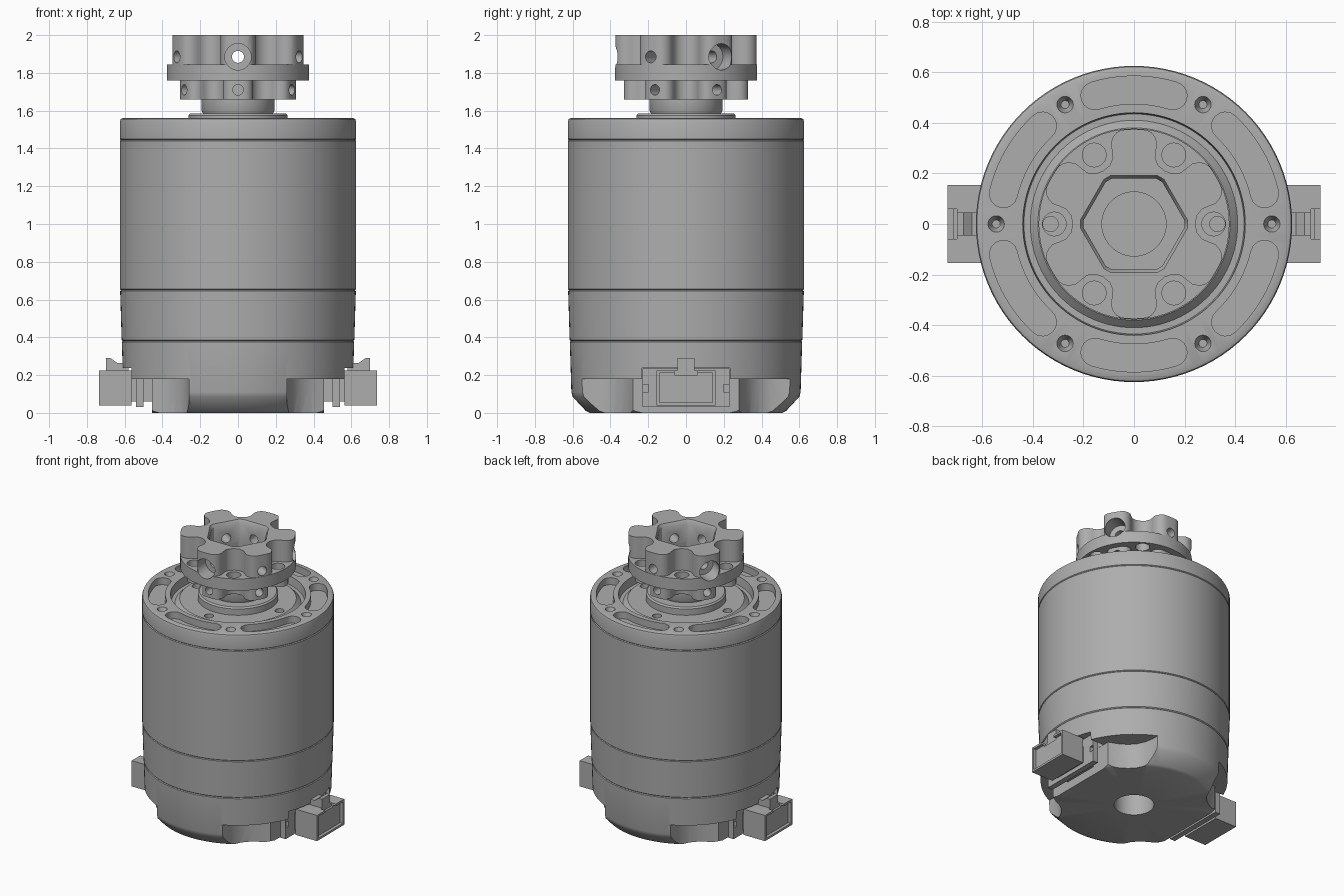
import bpy, bmesh
from math import sin, cos, pi, radians, atan2, hypot
from mathutils import Matrix, Vector

cube = bpy.data.objects.get("Cube")
if cube:
    bpy.data.objects.remove(cube, do_unlink=True)

grey = bpy.data.materials.new("machined_grey")
grey.use_nodes = True
GREY = (0.42, 0.42, 0.42, 1)
grey.diffuse_color = GREY
grey.node_tree.nodes["Principled BSDF"].inputs["Base Color"].default_value = GREY


# ---- helpers ----
def make(name, bm):
    bmesh.ops.remove_doubles(bm, verts=bm.verts, dist=1e-5)
    bmesh.ops.recalc_face_normals(bm, faces=bm.faces)
    mesh = bpy.data.meshes.new(name)
    bm.to_mesh(mesh)
    bm.free()
    mesh.materials.append(grey)
    obj = bpy.data.objects.new(name, mesh)
    bpy.context.collection.objects.link(obj)
    return obj


def activate(obj):
    bpy.ops.object.select_all(action='DESELECT')
    obj.select_set(True)
    bpy.context.view_layer.objects.active = obj


def smooth(obj):
    activate(obj)
    bpy.ops.object.shade_smooth_by_angle(angle=radians(30))
    return obj


def cut(obj, bm):
    cutter = make("cutter", bm)
    cutter.hide_render = True
    mod = obj.modifiers.new("cut", 'BOOLEAN')
    mod.operation, mod.solver, mod.object = 'DIFFERENCE', 'EXACT', cutter
    activate(obj)
    bpy.ops.object.modifier_apply(modifier=mod.name)
    bpy.data.objects.remove(cutter, do_unlink=True)


def lathe(name, profile, steps=96):
    bm = bmesh.new()
    vs = [bm.verts.new((r, 0, z)) for r, z in profile]
    es = [bm.edges.new(p) for p in zip(vs, vs[1:])]
    bmesh.ops.spin(bm, geom=vs + es, cent=(0, 0, 0), axis=(0, 0, 1),
                   angle=2 * pi, steps=steps, use_duplicate=False)
    return make(name, bm)


def prism(bm, pts, z0, z1, grow=1.0):
    low = [bm.verts.new((x, y, z0)) for x, y in pts]
    top = [bm.verts.new((x * grow, y * grow, z1)) for x, y in pts]
    bm.faces.new(low[::-1])
    bm.faces.new(top)
    for i in range(len(pts)):
        j = (i + 1) % len(pts)
        bm.faces.new((low[i], low[j], top[j], top[i]))
    return bm


def box(bm, xs, ys, zs):
    return prism(bm, [(xs[0], ys[0]), (xs[1], ys[0]), (xs[1], ys[1]), (xs[0], ys[1])], *zs)


def polar(r, deg):
    return r * cos(radians(deg)), r * sin(radians(deg))


def circle(r, n=32, cx=0, cy=0):
    return [(cx + r * cos(2 * pi * i / n), cy + r * sin(2 * pi * i / n)) for i in range(n)]


def radial_hole(bm, deg, r0, r1, z, rad):
    mid = Vector((*polar((r0 + r1) / 2, deg), z))
    rot = Matrix.Rotation(radians(deg), 4, 'Z') @ Matrix.Rotation(pi / 2, 4, 'Y')
    bmesh.ops.create_cone(bm, cap_ends=True, segments=24, radius1=rad, radius2=rad,
                          depth=r1 - r0, matrix=Matrix.Translation(mid) @ rot)


def lobes(scale):
    # six rounded lobes divided by flared scallops
    half = [(.243, 0), (.249, .034), (.268, .058), (.295, .07), (.322, .08),
            (.338, .098), (.348, .12), (.347, .142)]
    half = [(hypot(u, v), atan2(v, u) * 180 / pi) for u, v in half] + [(.375, 26)]
    sector = [(r, -a) for r, a in half[:0:-1]] + half
    return [polar(r * scale, a + 60 * k) for k in range(6) for r, a in sector]


LOBE = [30 + 60 * k for k in range(6)]
BOLT = [60 * k for k in range(6)]

# ---- base housing with notched foot ----
base = lathe("base_housing", [(0, .2), (.13, .2), (.13, 0), (.51, 0), (.53, .01), (.6, .085),
                              (.607, .11), (.615, .375), (.61, .38), (0, .38)])
notch = [(.8, .8), (.26, .8), (.26, .5), (.27, .44), (.295, .385), (.335, .34), (.39, .305), (.455, .28)]
bm = bmesh.new()
for s in (1, -1):
    outline = notch + [(x, -y) for x, y in notch[::-1]]
    prism(bm, [(s * x, y) for x, y in outline], -.1, .18)
cut(base, bm)
bm = bmesh.new()
for s in (1, -1):
    box(bm, sorted((s * .456, s * .9)), (-.233, .233), (-.05, .237))
cut(base, bm)
smooth(base)

# ---- lower band and can ----
smooth(lathe("lower_band", [(0, .38), (.61, .38), (.616, .386), (.624, .645), (.619, .65), (0, .65)]))
smooth(lathe("motor_can", [(0, .65), (.62, .65), (.625, .655), (.625, 1.44), (.62, 1.445), (0, 1.445)]))

# ---- front cap with slots and screw holes ----
cap = lathe("front_cap", [(0, 1.445), (.62, 1.445), (.625, 1.45), (.625, 1.545), (.621, 1.555),
                          (.61, 1.56), (.44, 1.56), (.435, 1.5), (.41, 1.5), (.38, 1.53),
                          (.262, 1.53), (.262, 1.575), (.252, 1.585), (0, 1.585)])
bm = bmesh.new()
for deg in LOBE:
    R, W, H = .53, .055, 17
    pts = [polar(R + W, deg - H + 2 * H * i / 10) for i in range(11)]
    for side, rs in ((1, 1), (-1, -1)):
        cx, cy = polar(R, deg + side * H)
        for i in range(1, 8):
            a = radians(deg + side * H + (0 if side > 0 else 180)) + pi * i / 8
            pts.append((cx + W * cos(a), cy + W * sin(a)))
        if side > 0:
            pts += [polar(R - W, deg + H - 2 * H * i / 10) for i in range(11)]
    prism(bm, pts, 1.51, 1.6)
for deg in BOLT:
    x, y = polar(.545, deg)
    bmesh.ops.create_cone(bm, cap_ends=True, segments=20, radius1=.016, radius2=.036,
                          depth=.06, matrix=Matrix.Translation((x, y, 1.54)))
for deg in (0, 90, 180, 270):
    prism(bm, circle(.03, 20, *polar(.33, deg)), 1.48, 1.55)
cut(cap, bm)
smooth(cap)

# ---- output shaft ----
smooth(lathe("output_shaft", [(0, 1.58), (.183, 1.58), (.193, 1.6), (.193, 1.662), (.127, 1.662),
                              (.127, 1.62), (0, 1.62)], 64))

# ---- hub: lobed base, round plate, lobed crown ----
hub_base = make("hub_base", prism(bmesh.new(), lobes(.88), 1.66, 1.76))
cut(hub_base, prism(bmesh.new(), circle(.127, 48), 1.6, 1.8))
bm = bmesh.new()
for deg in LOBE:
    radial_hole(bm, deg, .2, .4, 1.71, .028)
cut(hub_base, bm)

hub_plate = make("hub_plate", prism(bmesh.new(), circle(.377, 96), 1.76, 1.845))
hub_crown = make("hub_crown", prism(bmesh.new(), lobes(1), 1.845, 2.0))
hexagon = [polar(.2, a) for d in BOLT for a in (d - 4, d + 4)]
for part in (hub_plate, hub_crown):
    cut(part, prism(bmesh.new(), hexagon, 1.7, 2.1))
cut(hub_crown, prism(bmesh.new(), hexagon, 1.98, 2.005, 1.08))

bm = bmesh.new()
for deg in BOLT:
    prism(bm, circle(.047, 28, *polar(.315, deg)), 1.7, 1.9)
cut(hub_plate, bm)

bm = bmesh.new()
for deg in LOBE:
    radial_hole(bm, deg, .13, .45, 1.885, .032)
cut(hub_crown, bm)
bm = bmesh.new()
for deg in (30, 150, 270):
    radial_hole(bm, deg, .27, .45, 1.885, .07)
for part in (hub_crown, hub_plate):
    cut(part, bm.copy())
bm.free()
for part in (hub_base, hub_plate, hub_crown):
    smooth(part)

# ---- side connectors ----
for side, turn in (("left", 0), ("right", pi)):
    shell = make(side + "_connector_shell", box(bmesh.new(), (.565, .737), (-.155, .155), (.04, .225)))
    cut(shell, box(bmesh.new(), (.715, .8), (-.14, .14), (.055, .21)))
    cut(shell, box(bmesh.new(), (.7, .8), (-.06, .06), (.2, .3)))

    latch_bm = prism(bmesh.new(), [(.58, .22), (.7, .22), (.7, .29), (.675, .29), (.64, .265), (.58, .265)],
                     -.045, .045)
    latch_bm.transform(Matrix.Rotation(pi / 2, 4, 'X'))
    latch = make(side + "_connector_latch", latch_bm)

    bracket = make(side + "_connector_bracket", box(bmesh.new(), (.5, .54), (-.23, .23), (.03, .235)))
    bm = bmesh.new()
    for s in (1, -1):
        box(bm, (.4, .6), (s * .213 - .014, s * .213 + .014), (.11, .15))
    cut(bracket, bm)
    neck = make(side + "_connector_neck", box(bmesh.new(), (.44, .57), (-.13, .13), (.06, .18)))
    for part in (shell, latch, bracket, neck):
        part.rotation_euler.z = turn
